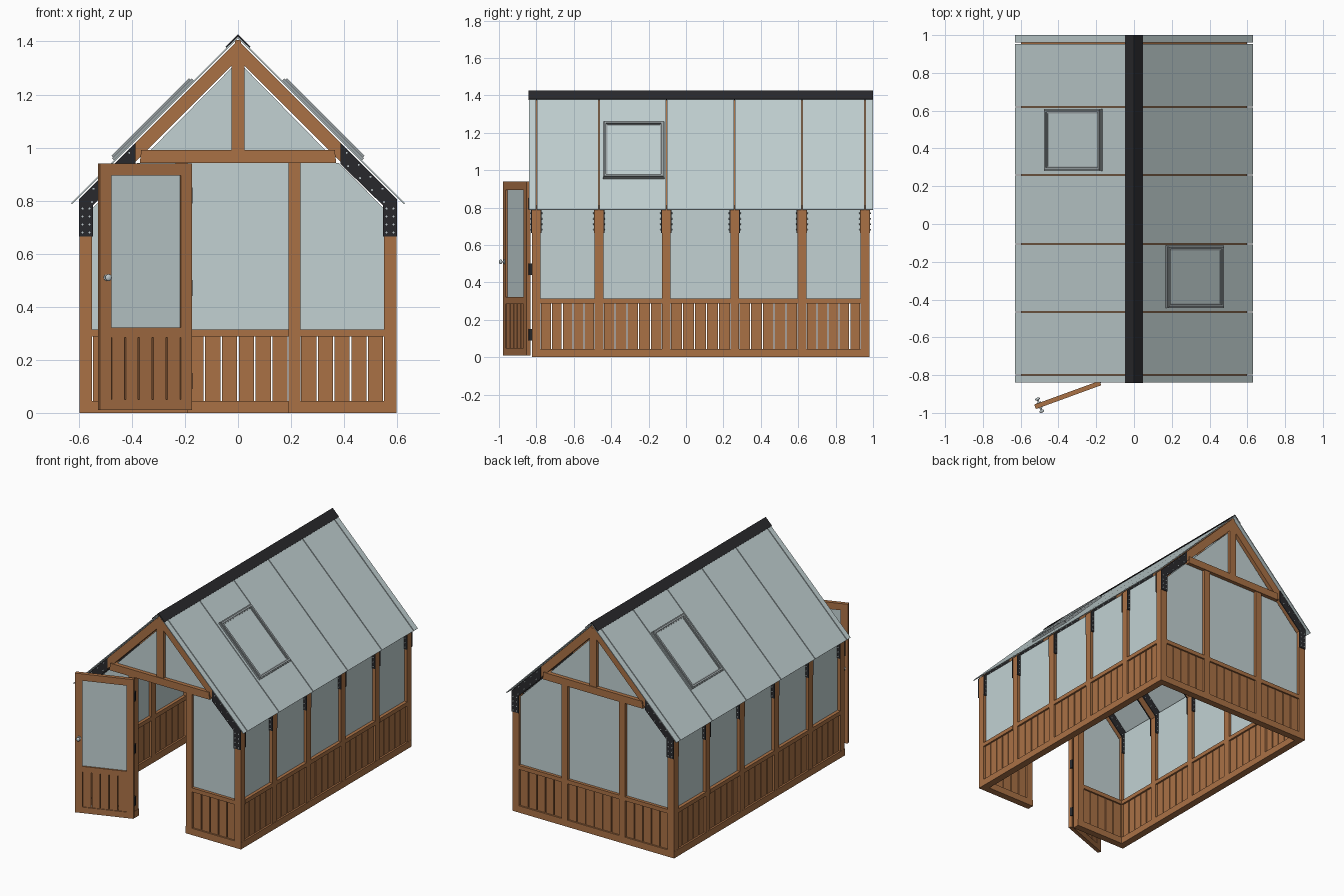
import bpy, bmesh, math
from mathutils import Matrix, Vector

if "Cube" in bpy.data.objects:
    bpy.data.objects.remove(bpy.data.objects["Cube"])

def material(name, col):
    m = bpy.data.materials.new(name)
    m.diffuse_color = (*col, 1)
    m.use_nodes = True
    m.node_tree.nodes["Principled BSDF"].inputs["Base Color"].default_value = m.diffuse_color
    return m

WOOD = material("cedar wood", (0.40, 0.165, 0.06))
GLASS = material("pale glass", (0.54, 0.64, 0.65))
BLACK = material("black metal", (0.022, 0.022, 0.025))
STEEL = material("steel", (0.52, 0.58, 0.60))
FRAME = material("vent frame grey", (0.33, 0.37, 0.38))

class Part:
    """Collects prisms into one object."""
    def __init__(self, name, mat):
        self.name, self.mat, self.bm = name, mat, bmesh.new()
    def prism(self, pts, y0, y1):
        # x-z outline pushed along y
        a = [self.bm.verts.new((x, y0, z)) for x, z in pts]
        b = [self.bm.verts.new((x, y1, z)) for x, z in pts]
        n = len(pts)
        self.bm.faces.new(a)
        self.bm.faces.new(b[::-1])
        for i in range(n):
            self.bm.faces.new((a[i], b[i], b[(i + 1) % n], a[(i + 1) % n]))
    def both(self, pts, y0, y1):
        for s in (1, -1):
            self.prism([(s * x, z) for x, z in pts], y0, y1)
    def box(self, x0, x1, y0, y1, z0, z1):
        self.prism([(x0, z0), (x1, z0), (x1, z1), (x0, z1)], y0, y1)
    def cyl(self, p, r, depth, seg=8):
        m = Matrix.Translation(p) @ Matrix.Rotation(math.pi / 2, 4, 'X')
        bmesh.ops.create_cone(self.bm, cap_ends=True, segments=seg, radius1=r,
                              radius2=r, depth=depth, matrix=m)
    def done(self, matrix=None):
        if matrix:
            self.bm.transform(matrix)
        bmesh.ops.recalc_face_normals(self.bm, faces=self.bm.faces[:])
        me = bpy.data.meshes.new(self.name)
        self.bm.to_mesh(me)
        self.bm.free()
        me.materials.append(self.mat)
        ob = bpy.data.objects.new(self.name, me)
        bpy.context.scene.collection.objects.link(ob)
        return ob

POSTS = [-0.80, -0.465, -0.105, 0.26, 0.62, 0.957]
FRONT, BACK = POSTS[0], POSTS[-1]
H = 0.023                      # half post width
BAYS = list(zip(POSTS[:-1], POSTS[1:]))

# posts, rafters and ridge beam
posts, rafters = Part("side_posts", WOOD), Part("rafters", WOOD)
for y in POSTS:
    posts.both([(0.55, 0.045), (0.597, 0.045), (0.597, 0.805), (0.55, 0.85)], y - H, y + H)
    rafters.both([(0.012, 1.393), (0.595, 0.81), (0.595, 0.738), (0.012, 1.321)],
                 y - H + 0.001, y + H - 0.001)
posts.done()
rafters.done()
ridge = Part("ridge_beam", WOOD)
ridge.box(-0.012, 0.012, FRONT - H, BACK + H, 1.325, 1.405)
ridge.done()

# black corner brackets with bolts
brackets, bolts = Part("corner_brackets", BLACK), Part("bracket_bolts", STEEL)
outline = [(0.599, 0.665), (0.599, 0.806), (0.387, 1.018), (0.387, 0.938),
           (0.547, 0.782), (0.547, 0.665)]
spots = [(x, z) for x in (0.56, 0.586) for z in (0.68, 0.71, 0.74, 0.77)]
for i in range(4):
    t = 0.41 + i * 0.045
    spots += [(t, 1.39 - t), (t + 0.005, 1.34 - t)]
for y in POSTS:
    for d in (-1, 1):
        f = y + d * H
        brackets.both(outline, f, f + d * 0.005)
        for x, z in spots:
            for s in (1, -1):
                bolts.cyl((s * x, f + d * 0.006, z), 0.004, 0.008, 6)
brackets.done()
bolts.done()

# sills and rails
sills, rails = Part("sills", WOOD), Part("wall_rails", WOOD)
for s in (1, -1):
    x0, x1 = sorted((s * 0.55, s * 0.598))
    for a, b in BAYS:
        sills.box(x0, x1, a - (H if a == FRONT else 0), b + (H if b == BACK else 0), 0, 0.045)
        rails.box(x0, x1, a + H, b - H, 0.288, 0.315)
    for y in (FRONT, BACK):
        x0, x1 = sorted((s * 0.188, s * 0.55))
        sills.box(x0, x1, y - H, y + H, 0, 0.045)
        x0, x1 = sorted((s * 0.235, s * 0.55))
        rails.box(x0, x1, y - H, y + H, 0.288, 0.315)
sills.box(-0.188, 0.188, BACK - H, BACK + H, 0, 0.045)
rails.box(-0.19, 0.19, BACK - H, BACK + H, 0.288, 0.315)
sills.done()
rails.done()

# plank panels below the glass
def spans(a, b, n, gap=0.006):
    w = (b - a) / n
    return [(a + i * w + gap / 2, a + (i + 1) * w - gap / 2) for i in range(n)]

planks = Part("wall_planks", WOOD)
for s in (1, -1):
    x0, x1 = sorted((s * 0.562, s * 0.586))
    for a, b in BAYS:
        for p, q in spans(a + H, b - H, 5):
            planks.box(x0, x1, p, q, 0.045, 0.288)
    for y in (FRONT, BACK):
        for p, q in spans(0.235, 0.55, 5):
            p, q = sorted((s * p, s * q))
            planks.box(p, q, y - 0.012, y + 0.012, 0.045, 0.288)
for p, q in spans(-0.19, 0.19, 6):
    planks.box(p, q, BACK - 0.012, BACK + 0.012, 0.045, 0.288)
planks.done()

# gable framing and glass at both ends
gable, panes = Part("gable_frames", WOOD), Part("gable_glass", GLASS)
for y in (FRONT, BACK):
    gable.both([(0.19, 0.045), (0.235, 0.045), (0.235, 0.942), (0.19, 0.942)], y - H, y + H)
    gable.prism([(-0.37, 0.942), (0.37, 0.942), (0.365, 0.99), (-0.365, 0.99)],
                y - H - 0.006, y + H + 0.006)
    gable.box(-0.025, 0.025, y - H - 0.001, y + H + 0.001, 0.99, 1.378)
    g0, g1 = y - 0.003, y + 0.003
    panes.both([(0.025, 0.99), (0.33, 0.99), (0.025, 1.30)], g0, g1)
    panes.both([(0.235, 0.315), (0.55, 0.315), (0.55, 0.77), (0.38, 0.942), (0.235, 0.942)], g0, g1)
    if y == BACK:
        panes.box(-0.19, 0.19, g0, g1, 0.315, 0.942)
gable.done()
panes.done()

# side and roof glass
side = Part("side_glass", GLASS)
for a, b in BAYS:
    side.both([(0.57, 0.315), (0.576, 0.315), (0.576, 0.815), (0.57, 0.815)], a + H, b - H)
side.done()
roof = Part("roof_glass", GLASS)
edges = [-0.84] + POSTS + [1.0]
for a, b in zip(edges[:-1], edges[1:]):
    roof.both([(0.002, 1.418), (0.63, 0.79), (0.626, 0.786), (0.002, 1.41)],
              a + 0.003 * (a > -0.84), b - 0.003 * (b < 1))
roof.done()

# ridge cap
cap = Part("ridge_cap", BLACK)
cap.prism([(0, 1.427), (0.047, 1.38), (0.043, 1.376), (0, 1.418),
           (-0.043, 1.376), (-0.047, 1.38)], -0.842, 1.0)
cap.done()

# roof vents, laid out on the slope: x = down the slope, z = away from it
def vent(name, s, y0, y1):
    c = math.sqrt(0.5)
    m = Matrix(((s * c, 0, s * c, 0), (0, 1, 0, 0), (-c, 0, c, 1.418), (0, 0, 0, 1)))
    x0, x1 = 0.235, 0.66
    fr = Part(name + "_frame", FRAME)
    for inset, w, h in ((0, 0.024, 0.012), (0.006, 0.012, 0.02)):
        a, b, p, q = x0 + inset, x1 - inset, y0 + inset, y1 - inset
        fr.box(a, b, p, p + w, 0, h)
        fr.box(a, b, q - w, q, 0, h)
        fr.box(a, a + w, p + w, q - w, 0, h)
        fr.box(b - w, b, p + w, q - w, 0, h)
    fr.done(m)
    gl = Part(name + "_glass", GLASS)
    gl.box(x0 + 0.02, x1 - 0.02, y0 + 0.02, y1 - 0.02, 0.002, 0.008)
    gl.done(m)

vent("right_vent", 1, -0.445, -0.115)
vent("left_vent", -1, 0.28, 0.61)

# open door, built closed with its hinge edge at x = 0 then swung out
swing = Matrix.Translation((-0.178, -0.842, 0)) @ Matrix.Rotation(math.radians(20), 4, 'Z')
W, T = 0.368, 0.0125
door = Part("door_frame", WOOD)
for x0, x1 in ((-W, -W + 0.046), (-0.044, 0)):
    door.box(x0, x1, -T, T, 0.01, 0.94)
for z0, z1 in ((0.01, 0.05), (0.285, 0.322), (0.895, 0.94)):
    door.box(-W + 0.046, -0.044, -T, T, z0, z1)
door.done(swing)
dp = Part("door_planks", WOOD)
for p, q in spans(-W + 0.046, -0.044, 5):
    dp.box(p, q, -0.008, 0.008, 0.05, 0.285)
dp.done(swing)
dg = Part("door_glass", GLASS)
dg.box(-W + 0.046, -0.044, -0.003, 0.003, 0.322, 0.895)
dg.done(swing)

# knobs on both faces, and hinges
knob = Part("door_knobs", STEEL)
knob.cyl((-W + 0.026, 0, 0.51), 0.005, 0.07, 10)
for d in (-1, 1):
    knob.cyl((-W + 0.026, d * 0.014, 0.51), 0.012, 0.004, 16)
    bmesh.ops.create_uvsphere(knob.bm, u_segments=16, v_segments=10, radius=0.013,
        matrix=Matrix.Translation((-W + 0.026, d * 0.034, 0.51)) @ Matrix.Diagonal((1, 0.6, 1, 1)))
ob = knob.done(swing)
for p in ob.data.polygons:
    p.use_smooth = len(p.vertices) < 8
hinge = Part("door_hinges", BLACK)
for z in (0.12, 0.47, 0.82):
    hinge.box(-0.006, 0.006, 0.0, 0.02, z - 0.03, z + 0.03)
hinge.done(swing)
